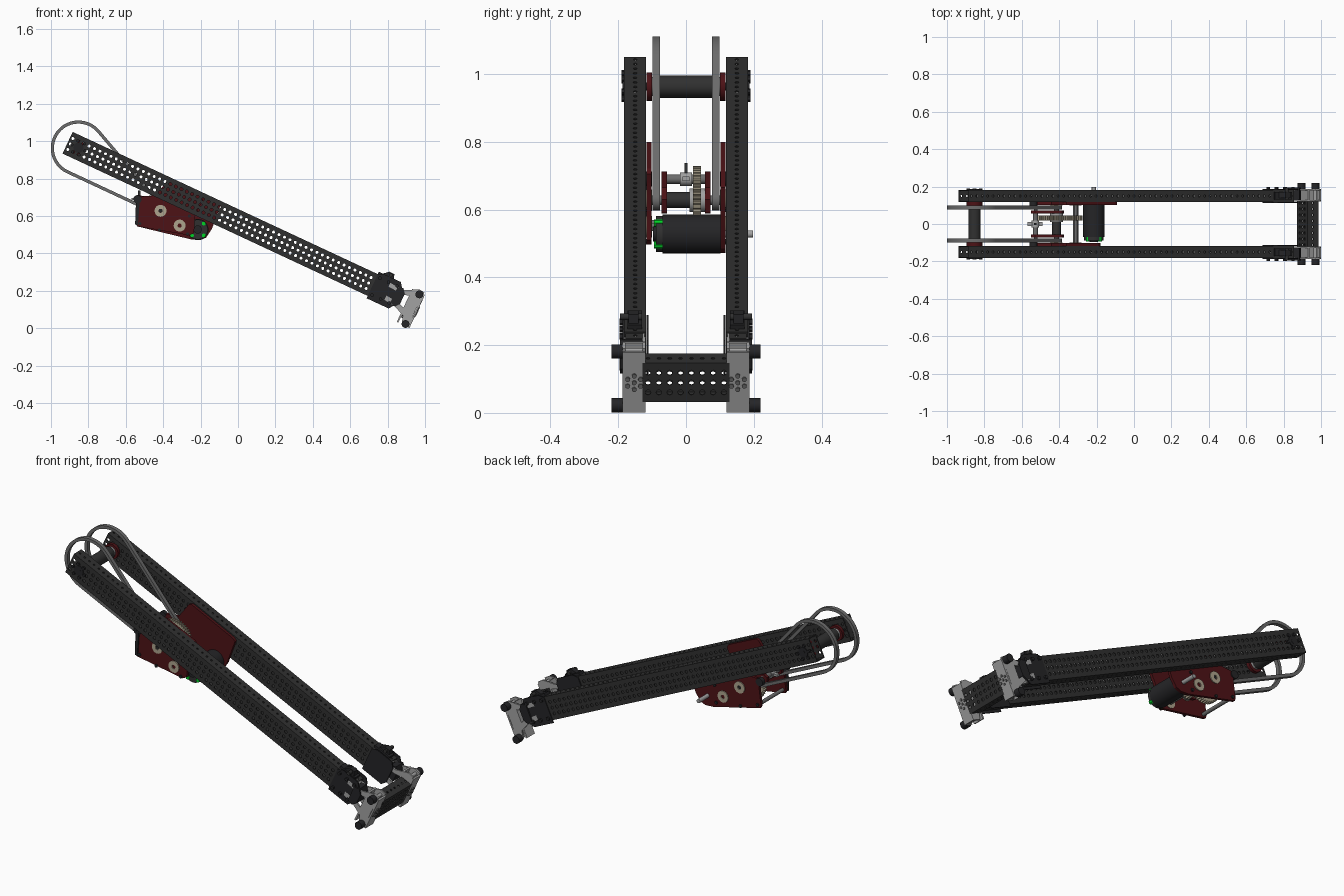
import bpy, bmesh
from math import sin, cos, pi, atan2, acos, hypot, radians
from mathutils import Matrix, Vector

if "Cube" in bpy.data.objects:
    bpy.data.objects.remove(bpy.data.objects["Cube"])

# Tilted arm frame: local x runs along the arm, local z is square to it
A = Vector((-0.911, 0, 0.992))
ARM = Matrix.Translation(A) @ Matrix.Rotation(radians(25), 4, 'Y')
WORLD = Matrix.Identity(4)
SIDES = ((-1, 'front'), (1, 'back'))


def material(name, r, g, b):
    m = bpy.data.materials.new(name)
    m.diffuse_color = (r, g, b, 1)
    m.use_nodes = True
    m.node_tree.nodes["Principled BSDF"].inputs["Base Color"].default_value = m.diffuse_color
    return m


DARK = material('dark_metal', .03, .03, .03)
BLACK = material('black', .018, .018, .02)
RED = material('dark_red', .075, .006, .008)
STEEL = material('steel', .36, .36, .36)
BELT = material('belt_grey', .15, .15, .15)
TAN = material('tan_gear', .42, .37, .27)
GREEN = material('green', 0, .65, .02)


def finish(name, bm, mat, matrix=WORLD, smooth=True, fix=True):
    if fix:
        bmesh.ops.recalc_face_normals(bm, faces=bm.faces)
    me = bpy.data.meshes.new(name)
    bm.to_mesh(me)
    bm.free()
    me.materials.append(mat)
    ob = bpy.data.objects.new(name, me)
    ob.matrix_world = matrix
    ob['smooth'] = smooth
    bpy.context.collection.objects.link(ob)
    return ob


def prism(name, pts, y0, y1, mat, frame=WORLD):
    bm = bmesh.new()
    a, b = ([bm.verts.new((x, y, z)) for x, z in pts] for y in (y0, y1))
    bm.faces.new(a)
    bm.faces.new(b)
    for i in range(len(pts)):
        j = (i + 1) % len(pts)
        bm.faces.new((a[i], a[j], b[j], b[i]))
    return finish(name, bm, mat, frame)


def rod(name, x, z, r, y0, y1, mat, frame=WORLD, n=28):
    pts = [(x + r * cos(2 * pi * i / n), z + r * sin(2 * pi * i / n)) for i in range(n)]
    return prism(name, pts, y0, y1, mat, frame)


def ring(name, outer, inner, y0, y1, mat, frame=WORLD):
    bm = bmesh.new()
    loops = [[bm.verts.new((x, y, z)) for x, z in p]
             for p, y in ((outer, y0), (outer, y1), (inner, y1), (inner, y0))]
    n = len(outer)
    for k in range(4):
        p, q = loops[k], loops[(k + 1) % 4]
        for i in range(n):
            bm.faces.new((p[i], p[(i + 1) % n], q[(i + 1) % n], q[i]))
    return finish(name, bm, mat, frame)


def circle(x, z, r, n=28):
    return [(x + r * cos(2 * pi * i / n), z + r * sin(2 * pi * i / n)) for i in range(n)]


def box(name, x0, x1, y0, y1, z0, z1, mat, frame=ARM):
    return prism(name, [(x0, z0), (x1, z0), (x1, z1), (x0, z1)], y0, y1, mat, frame)


# Perforated rectangular tube along local x
P = .032


def tube(name, cells, matrix, hw=.0325, hh=2 * P):
    bm = bmesh.new()
    faces = [(Vector((0, s * hw, 0)), Vector((0, 0, 1)), hh, (-P, 0, P), .0085) for s in (-1, 1)]
    faces += [(Vector((0, 0, s * hh)), Vector((0, 1, 0)), hw, (0,), .006) for s in (-1, 1)]
    h = P / 2
    square = [(h, 0), (h, h), (0, h), (-h, h), (-h, 0), (-h, -h), (0, -h), (h, -h)]
    for out, v, half, rows, r in faces:
        def add(pts):
            f = bm.faces.new([bm.verts.new(out + v * b + Vector((a, 0, 0))) for a, b in pts])
            f.normal_update()
            if f.normal.dot(out) < 0:
                f.normal_flip()
        edge = rows[-1] + h
        for c in range(cells):
            x = (c + .5) * P
            for row in rows:
                hole = [(r * cos(k * pi / 4), r * sin(k * pi / 4)) for k in range(8)]
                for k in range(8):
                    j = (k + 1) % 8
                    add([(x + a, row + b) for a, b in (square[k], square[j], hole[j], hole[k])])
            for s in (-1, 1):
                for x0 in (x - h, x):
                    add([(x0, s * edge), (x0 + h, s * edge), (x0 + h, s * half), (x0, s * half)])
    bmesh.ops.remove_doubles(bm, verts=bm.verts, dist=1e-5)
    ob = finish(name, bm, DARK, matrix, smooth=False, fix=False)
    mod = ob.modifiers.new('wall', 'SOLIDIFY')
    mod.thickness, mod.offset, mod.use_even_offset = .005, -1, True


for s, side in SIDES:
    tube(side + '_arm', 60, ARM @ Matrix.Translation((0, s * .15, 0)))
tube('cross_tube', 8, ARM @ Matrix.Translation((2.043, -4 * P, -.028)) @ Matrix.Rotation(pi / 2, 4, 'Z'))

# Belt loops: tangent path round the large end and the small pulley
C1, C2, R1, R2 = (-.853, .963), (-.414, .628), .148, .03
phi = atan2(C2[1] - C1[1], C2[0] - C1[0])
beta = acos((R1 - R2) / hypot(C2[0] - C1[0], C2[1] - C1[1]))


def belt_path(off):
    pts = []
    for c, r, a0, a1, n in ((C1, R1, phi + beta, phi + 2 * pi - beta, 40), (C2, R2, phi - beta, phi + beta, 14)):
        for i in range(n + 1):
            a = a0 + (a1 - a0) * i / n
            pts.append((c[0] + (r - off) * cos(a), c[1] + (r - off) * sin(a)))
    return pts


for s, side in SIDES:
    ring(side + '_belt', belt_path(0), belt_path(.017), s * .077, s * .099, BELT)
    rod(side + '_belt_pulley', *C2, .014, s * .065, s * .1, BELT)

# Upper roller with bearings, flanges and bolts
rod('upper_roller', *C1, .033, -.085, .085, DARK)
rod('upper_axle', *C1, .012, -.188, .188, BLACK)
for s, side in SIDES:
    rod(side + '_roller_collar', *C1, .028, s * .085, s * .1, STEEL)
    rod(side + '_roller_flange', *C1, .042, s * .1, s * .117, RED)
    rod(side + '_outer_bearing', .064, 0, .028, s * .18, s * .187, BLACK, ARM)
    for a in range(6):
        t = a * pi / 3
        rod(side + '_bearing_bolt', .064 + .038 * cos(t), .038 * sin(t), .009, s * .18, s * .191, BLACK, ARM, 6)

# Gearbox side plates
lower = [(-.54, .545), (-.545, .56), (-.527, .695), (-.515, .705), (-.44, .71), (-.375, .795), (-.36, .80)]
prism('front_gearbox_plate', lower + [(-.19, .722), (-.18, .705), (-.23, .60), (-.235, .51), (-.26, .497)],
      -.117, -.102, RED)
prism('back_gearbox_plate', lower + [(-.105, .68), (-.09, .665), (-.14, .53), (-.17, .485), (-.20, .472), (-.25, .475)],
      .102, .117, RED)
for s, side in SIDES:
    prism(side + '_inner_plate', [(-.55, .675), (-.55, .70), (-.53, .712), (-.50, .705), (-.385, .665), (-.375, .63),
          (-.39, .59), (-.43, .588)], s * .056, s * .072, RED)
    for nm, x, z in (('drum', -.414, .628), ('pinion', -.312, .549)):
        ring(f'{side}_{nm}_bearing', circle(x, z, .032), circle(x, z, .011), s * .1, s * .122, TAN)
    for x, z in ((-.525, .56), (-.42, .525), (-.27, .505), (-.26, .60)):
        rod(side + '_plate_bolt', x, z, .009, s * .117, s * .124, BLACK, n=6)

# Drive shafts, gears and latch
rod('drum', *C2, .024, -.06, .06, DARK)
rod('drum_shaft', *C2, .0115, -.118, .118, BLACK, n=6)
rod('pinion_shaft', -.312, .549, .014, -.102, .102, BELT, n=6)
rod('latch_shaft', -.527, .69, .014, -.072, .072, BELT)
rod('latch_collar', -.527, .69, .02, -.018, .018, STEEL)
box('latch_pin', -.534, -.52, -.005, .005, .69, .737, DARK, WORLD)
box('latch_arm', -.57, -.49, -.01, .01, .685, .697, STEEL, WORLD)
prism('latch_link', [(-.545, .69), (-.525, .69), (-.535, .55), (-.55, .555)], -.124, -.117, BLACK)
for s, side in SIDES:
    rod(side + '_latch_cap', -.537, .69, .022, s * .1, s * .122, BLACK)
    rod(side + '_lower_standoff', -.525, .56, .01, 0, s * .102, BELT)


def gear(name, x, z, r, teeth, y0, y1):
    pts = []
    for i in range(teeth):
        for f, rr in ((0, r - .009), (.3, r), (.6, r), (.85, r - .009)):
            a = 2 * pi * (i + f) / teeth
            pts.append((x + rr * cos(a), z + rr * sin(a)))
    prism(name, pts, y0, y1, TAN)


gear('large_gear', *C2, .101, 44, .02, .045)
gear('small_gear', -.312, .549, .036, 14, .02, .045)
rod('gear_hub', *C2, .035, .01, .056, STEEL)

# Motor
M = (-.215, .528)
rod('motor_body', *M, .057, -.07, .102, BLACK, n=40)
rod('motor_end_cap', *M, .053, -.088, -.07, DARK, n=40)
rod('motor_shaft', *M, .011, .1, .198, STEEL)
rod('motor_boss', *M, .022, -.097, -.088, BLACK)
for k in range(4):
    t = pi / 4 + k * pi / 2
    rod('motor_green_tab', M[0] + .045 * cos(t), M[1] + .045 * sin(t), .011, -.094, -.07, GREEN, n=8)

# Wrist at the lower arm end
fork = [(1.88, .05), (1.96, .045), (2.00, .065), (2.035, .084), (2.068, .08), (2.064, -.03), (2.068, -.125),
        (2.03, -.128), (2.015, -.08), (1.96, -.055), (1.89, -.045), (1.89, -.02), (1.965, -.028), (2.0, -.04),
        (2.0, .03), (1.965, .022), (1.88, .028)]
for s, side in SIDES:
    for k, y in enumerate((.119, .178)):
        prism(f'{side}_wrist_fork_{k + 1}', fork, s * y, s * (y + .009), STEEL, ARM)
    for nm, x in (('inner', 2.0), ('outer', 2.066)):
        box(f'{side}_{nm}_wrist_plate', x, x + .009, s * .119, s * .187, -.125, .07, STEEL)
    # Bolt pattern on the outer plate
    for k in range(7):
        t = k * pi / 3
        r = 0 if k == 6 else .022
        bm = bmesh.new()
        bmesh.ops.create_cone(bm, cap_ends=True, segments=12, radius1=.007, radius2=.007, depth=.006)
        finish(side + '_plate_fastener', bm, BELT, ARM @ Matrix.Translation(
            (2.077, s * .153 + r * sin(t), -.028 + r * cos(t))) @ Matrix.Rotation(pi / 2, 4, 'Y'))
    for nm, z in (('upper', .06), ('lower', -.115)):
        rod(f'{side}_{nm}_bumper', 2.047, z, .021, s * .187, s * .22, BLACK, ARM)
        rod(f'{side}_{nm}_bumper_bolt', 2.047, z, .01, s * .12, s * .19, STEEL, ARM)
    # Dark clamp plates, pivot and clamp knobs
    clamp = [(1.80, -.078), (1.93, -.078), (1.95, -.05), (1.95, .05), (1.93, .078), (1.83, .078), (1.80, .06)]
    for k, y in enumerate((.111, .181)):
        prism(f'{side}_clamp_plate_{k + 1}', clamp, s * y, s * (y + .006), BLACK, ARM)
    prism(side + '_pivot_block', [(1.925, -.045), (1.955, -.055), (1.975, -.03), (1.975, .03), (1.955, .055),
          (1.925, .045)], s * .128, s * .195, BLACK, ARM)
    for x in (1.82, 1.87, 1.92):
        for z in (-.05, .05):
            rod(side + '_clamp_bolt', x, z, .01, s * .185, s * .197, BLACK, ARM, 6)
    box(side + '_clamp_saddle', 1.80, 1.90, s * .13, s * .172, .064, .078, BLACK)
    prism(side + '_clamp_lug', [(1.82, .075), (1.85, .102), (1.88, .102), (1.89, .075)], s * .14, s * .17, BLACK, ARM)
    rod(side + '_clamp_pin', 1.865, .088, .01, s * .13, s * .195, DARK, ARM)

# Smooth curved parts, keep edges sharp
for ob in bpy.data.objects:
    ob.select_set(bool(ob['smooth']))
    if ob['smooth']:
        bpy.context.view_layer.objects.active = ob
bpy.ops.object.shade_smooth_by_angle(angle=radians(30))
